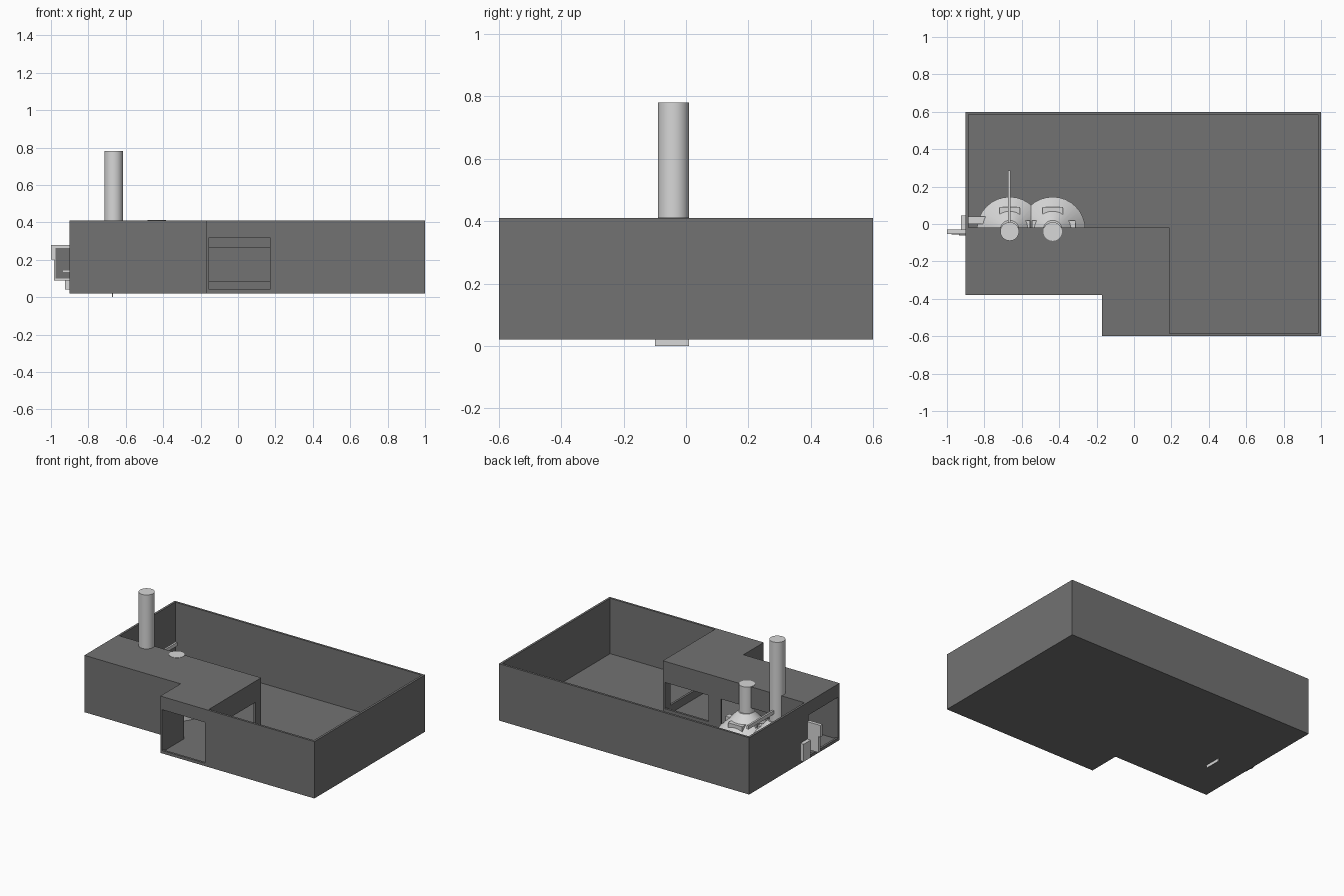
import bpy
import bmesh
from mathutils import Matrix, Vector

cube = bpy.data.objects.get("Cube")
if cube:
    bpy.data.objects.remove(cube, do_unlink=True)


def material(name, value):
    mat = bpy.data.materials.new(name)
    mat.use_nodes = True
    colour = (value, value, value, 1)
    mat.diffuse_color = colour
    mat.node_tree.nodes["Principled BSDF"].inputs["Base Color"].default_value = colour
    return mat


DARK = material("dark grey", 0.17)
LIGHT = material("light grey", 0.68)
BASE, FLOOR, TOP, THICK = 0.02, 0.03, 0.41, 0.015


def finish(name, bm, mat, smooth=False):
    mesh = bpy.data.meshes.new(name)
    bm.to_mesh(mesh)
    bm.free()
    mesh.materials.append(mat)
    obj = bpy.data.objects.new(name, mesh)
    bpy.context.collection.objects.link(obj)
    if smooth:
        bpy.ops.object.select_all(action="DESELECT")
        obj.select_set(True)
        bpy.context.view_layer.objects.active = obj
        bpy.ops.object.shade_smooth_by_angle()
    return obj


def add_box(bm, x, y, z):
    lo, hi = Vector((x[0], y[0], z[0])), Vector((x[1], y[1], z[1]))
    size = hi - lo
    bmesh.ops.create_cube(bm, size=1, matrix=Matrix.Translation((lo + hi) / 2)
                          @ Matrix.Diagonal((size.x, size.y, size.z, 1)))


def box(name, x, y, z, mat):
    bm = bmesh.new()
    add_box(bm, x, y, z)
    return finish(name, bm, mat)


def wall(name, axis, span, across, holes=()):
    """Straight wall made of panels around rectangular openings."""
    bm = bmesh.new()

    def panel(s, z):
        if axis == "x":
            add_box(bm, s, across, z)
        else:
            add_box(bm, across, s, z)

    start = span[0]
    for s0, s1, z0, z1 in holes:
        panel((start, s0), (BASE, TOP))
        panel((s0, s1), (BASE, z0))
        panel((s0, s1), (z1, TOP))
        start = s1
    panel((start, span[1]), (BASE, TOP))
    return finish(name, bm, DARK)


def slab(name, outline, z0, z1):
    bm = bmesh.new()
    face = bm.faces.new([bm.verts.new((x, y, z0)) for x, y in outline])
    result = bmesh.ops.extrude_face_region(bm, geom=[face])
    top = [v for v in result["geom"] if isinstance(v, bmesh.types.BMVert)]
    bmesh.ops.translate(bm, verts=top, vec=(0, 0, z1 - z0))
    bmesh.ops.recalc_face_normals(bm, faces=bm.faces)
    return finish(name, bm, DARK)


def cone(name, x, y, z0, z1, r0, r1):
    bm = bmesh.new()
    bmesh.ops.create_cone(bm, cap_ends=True, segments=32, radius1=r0, radius2=r1,
                          depth=z1 - z0,
                          matrix=Matrix.Translation((x, y, (z0 + z1) / 2)))
    return finish(name, bm, LIGHT, smooth=True)


# Floor and the roof over the covered workshop
slab("floor", [(-0.9, -0.38), (-0.17, -0.38), (-0.17, -0.6), (1, -0.6),
               (1, 0.6), (-0.9, 0.6)], BASE, FLOOR)
slab("roof", [(-0.9, -0.38), (-0.17, -0.38), (-0.17, -0.6), (0.19, -0.6),
              (0.19, -0.02), (-0.9, -0.02)], TOP - THICK, TOP)

# Outer walls with the two doorways
wall("back_wall", "x", (-0.9, 1), (0.6 - THICK, 0.6))
wall("left_wall", "y", (-0.6, 0.6), (1 - THICK, 1))
wall("front_wall", "x", (-0.17, 1), (-0.6, -0.6 + THICK), [(-0.155, 0.17, 0.04, 0.32)])
wall("recess_wall", "x", (-0.9, -0.17), (-0.38, -0.38 + THICK))
wall("recess_side_wall", "y", (-0.6, -0.38 + THICK), (-0.17, -0.17 + THICK))
wall("right_wall", "y", (-0.38, 0.6), (-0.9, -0.9 + THICK), [(-0.365, -0.04, 0.04, 0.32)])

# Inner walls with windows onto the yard
wall("inner_back_wall", "x", (-0.9, 0.19), (-0.02 - THICK, -0.02),
     [(-0.88, -0.25, 0.085, 0.265), (-0.155, 0.175, 0.085, 0.265)])
wall("inner_side_wall", "y", (-0.6, -0.02), (0.19 - THICK, 0.19),
     [(-0.54, -0.08, 0.085, 0.265)])

# Two furnaces: round hearth, flared hood, flue and hatch
for side, x, flue_top in (("right", -0.665, 0.78), ("left", -0.435, 0.412)):
    cone(side + "_hearth", x, -0.03, FLOOR, 0.1, 0.175, 0.175)
    cone(side + "_hood", x, -0.03, 0.1, 0.23, 0.175, 0.05)
    cone(side + "_flue", x, -0.04, 0.2, flue_top, 0.05, 0.05)
    box(side + "_hatch", (x - 0.055, x + 0.055), (0.04, 0.09), (0.12, 0.18), LIGHT)

# Posts beside the furnaces
for i, x in enumerate((-0.575, -0.525, -0.333)):
    box("post_%d" % (i + 1), (x - 0.02, x + 0.02), (-0.02, 0.02), (FLOOR, 0.18), LIGHT)

# Lever over the furnace, its side shelf and the foot below the floor
box("lever", (-0.673, -0.66), (0, 0.285), (0.285, 0.31), LIGHT)
box("shelf", (-0.89, -0.75), (0, 0.04), (0.1, 0.13), LIGHT)
box("foot", (-0.673, -0.667), (-0.1, 0.01), (0, FLOOR), LIGHT)

# Open shutter and bracket at the right-hand doorway
box("shutter", (-1, -0.9), (-0.053, -0.03), (0.2, 0.28), LIGHT)
box("shutter_lower", (-0.985, -0.9), (-0.053, -0.03), (0.09, 0.2), LIGHT)
box("shutter_panel", (-0.975, -0.9), (-0.057, -0.053), (0.1, 0.262), DARK)
box("shutter_handle", (-0.935, -0.9), (-0.061, -0.057), (0.135, 0.142), LIGHT)
box("bracket", (-0.925, -0.9), (-0.03, 0.045), (0.04, 0.16), LIGHT)
